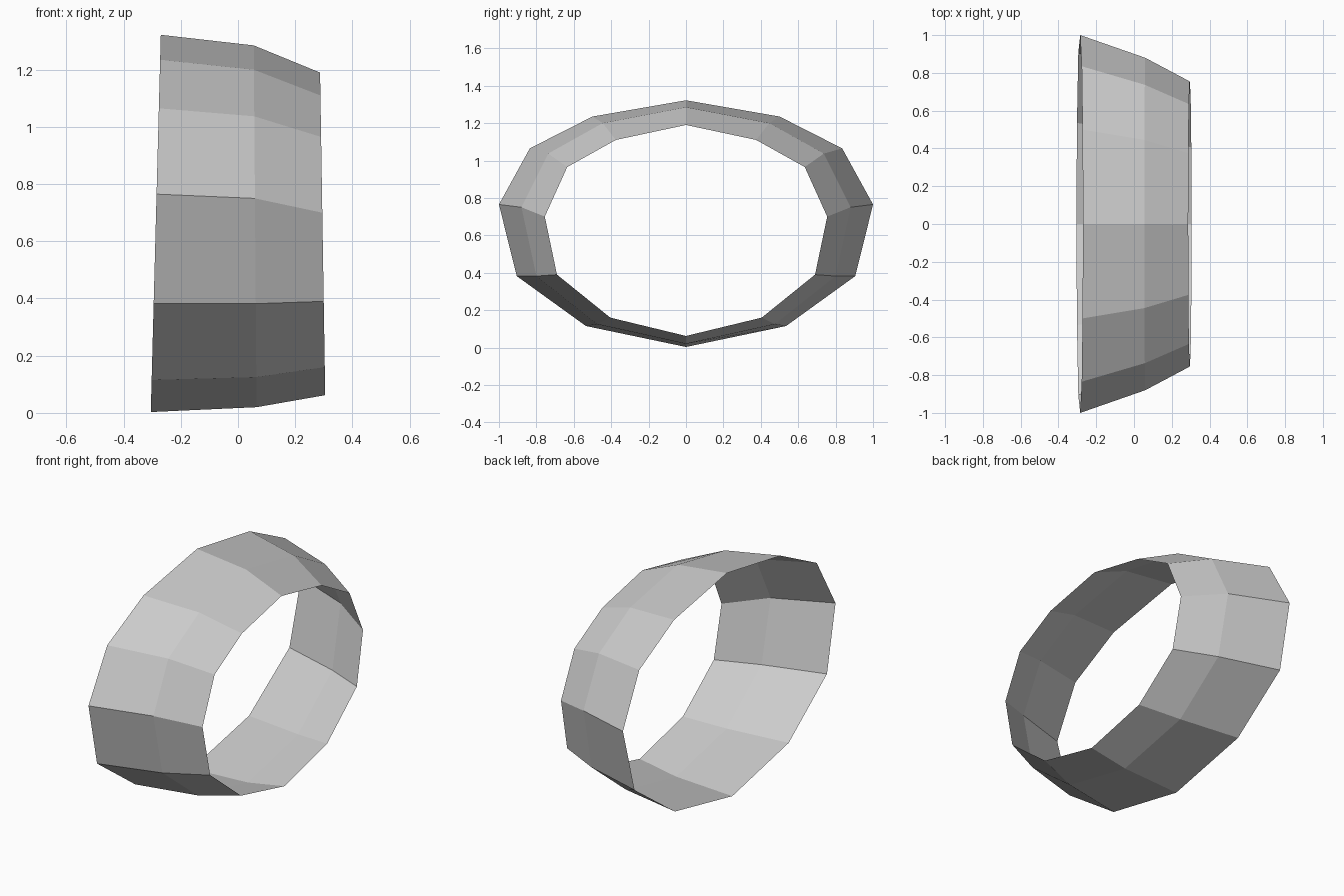
import bpy
import bmesh

cube = bpy.data.objects.get("Cube")
if cube:
    bpy.data.objects.remove(cube, do_unlink=True)

# Plain grey material
grey = bpy.data.materials.new("plain_grey")
grey.use_nodes = True
colour = (0.6, 0.6, 0.6, 1.0)
grey.diffuse_color = colour
grey.node_tree.nodes["Principled BSDF"].inputs["Base Color"].default_value = colour

# Each ring: x at the bottom, x at the top, half outline (y, z) from top to bottom
rings = [
    (-0.305, -0.27, [(0, 1.322), (0.5, 1.235), (0.835, 1.065), (1.0, 0.765),
                     (0.905, 0.382), (0.535, 0.115), (0, 0.003)]),
    (0.065, 0.055, [(0, 1.285), (0.445, 1.2), (0.737, 1.037), (0.88, 0.75),
                    (0.8, 0.382), (0.475, 0.125), (0, 0.02)]),
    (0.305, 0.287, [(0, 1.19), (0.375, 1.11), (0.635, 0.965), (0.755, 0.70),
                    (0.69, 0.39), (0.405, 0.16), (0, 0.062)]),
]


def add_ring(bm, x_bottom, x_top, half):
    """Mirror the half outline across y and lean it along x with height."""
    outline = half + [(-y, z) for y, z in reversed(half[1:-1])]
    low, high = half[-1][1], half[0][1]
    return [bm.verts.new((x_bottom + (x_top - x_bottom) * (z - low) / (high - low), y, z))
            for y, z in outline]


# Open faceted band, bridged ring to ring
bm = bmesh.new()
loops = [add_ring(bm, *ring) for ring in rings]
for a, b in zip(loops, loops[1:]):
    n = len(a)
    for i in range(n):
        j = (i + 1) % n
        bm.faces.new((a[i], b[i], b[j], a[j]))
# Keep normals facing away from the band's axis
bm.normal_update()
for face in bm.faces:
    c = face.calc_center_median()
    if face.normal.y * c.y + face.normal.z * (c.z - 0.66) < 0:
        face.normal_flip()

mesh = bpy.data.meshes.new("band")
bm.to_mesh(mesh)
bm.free()
mesh.materials.append(grey)
band = bpy.data.objects.new("band", mesh)
bpy.context.scene.collection.objects.link(band)
